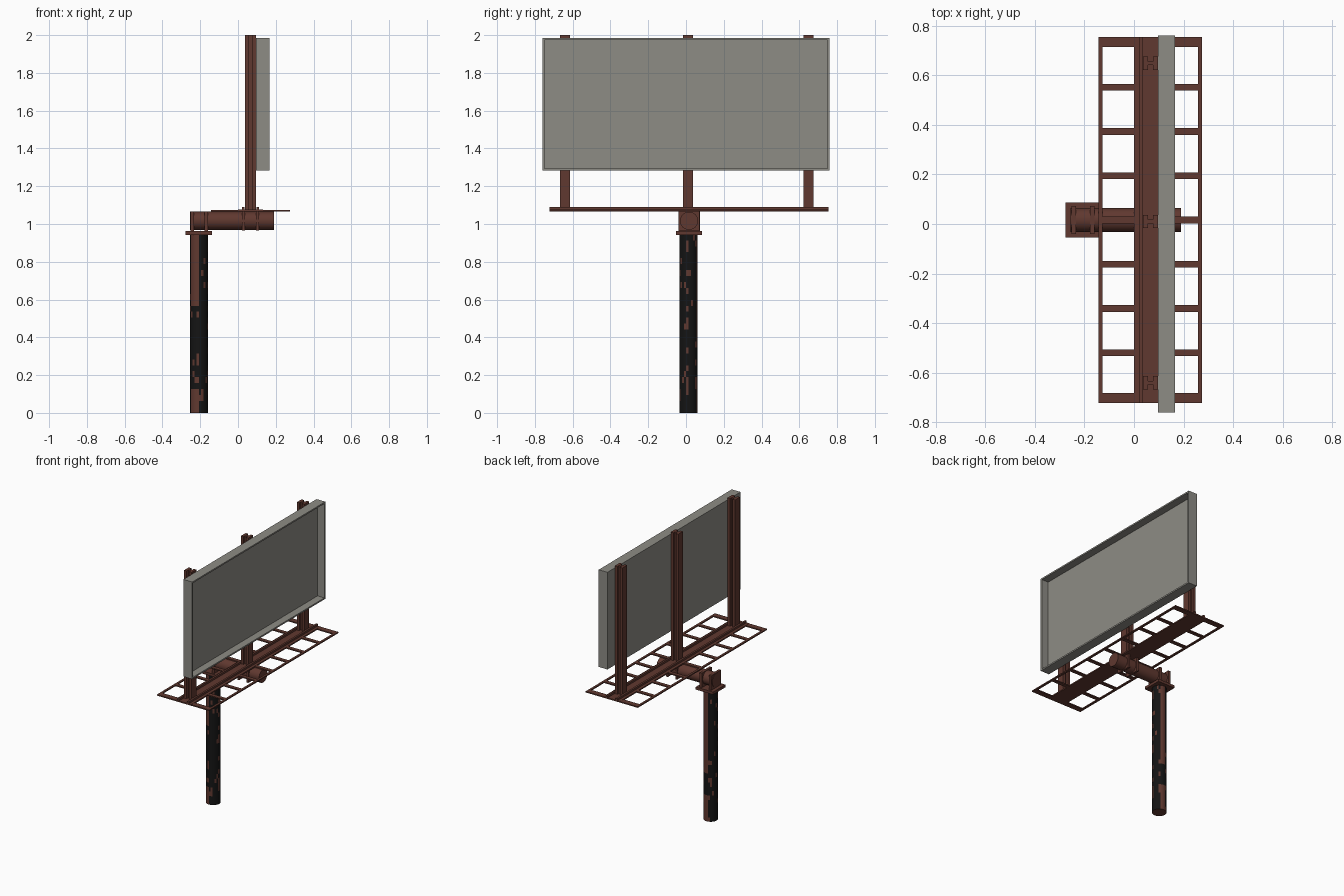
import bpy, bmesh, math, random
from mathutils import Vector, Matrix

if "Cube" in bpy.data.objects:
    bpy.data.objects.remove(bpy.data.objects["Cube"])

random.seed(4)

def mat(name, rgb):
    m = bpy.data.materials.new(name)
    m.diffuse_color = (*rgb, 1)
    m.use_nodes = True
    m.node_tree.nodes["Principled BSDF"].inputs["Base Color"].default_value = m.diffuse_color
    return m

RUST = mat("rust_brown", (0.117, 0.040, 0.029))
BLACK = mat("soot_black", (0.007, 0.007, 0.007))
GREY = mat("panel_grey", (0.270, 0.262, 0.235))
YC = 0.016          # centre line of the steelwork
XC = 0.066          # centre line of walkway and posts

def finish(name, bm, *mats):
    bmesh.ops.recalc_face_normals(bm, faces=bm.faces)
    me = bpy.data.meshes.new(name)
    bm.to_mesh(me)
    bm.free()
    ob = bpy.data.objects.new(name, me)
    for m in mats:
        me.materials.append(m)
    bpy.context.collection.objects.link(ob)
    return ob

def add_box(bm, x0, x1, y0, y1, z0, z1):
    size = Matrix.Diagonal((x1 - x0, y1 - y0, z1 - z0, 1))
    mid = Matrix.Translation(((x0 + x1) / 2, (y0 + y1) / 2, (z0 + z1) / 2))
    bmesh.ops.create_cube(bm, size=1, matrix=mid @ size)

def boxes(name, m, *specs):
    bm = bmesh.new()
    for s in specs:
        add_box(bm, *s)
    return finish(name, bm, m)

def smooth(ob):
    bpy.ops.object.select_all(action='DESELECT')
    ob.select_set(True)
    bpy.context.view_layer.objects.active = ob
    bpy.ops.object.shade_smooth_by_angle(angle=math.radians(35))

# weathered column: stacked rings, rusted patches chosen by height and direction
N, ROWS, H, R = 24, 30, 0.945, 0.048
bm = bmesh.new()
rings = []
for j in range(ROWS + 1):
    rings.append([bm.verts.new((-0.207 + R * math.cos(2 * math.pi * i / N),
                                YC - 0.003 + R * math.sin(2 * math.pi * i / N),
                                H * j / ROWS)) for i in range(N)])
for j in range(ROWS):
    z = H * (j + 0.5) / ROWS
    for i in range(N):
        k = (i + 1) % N
        f = bm.faces.new((rings[j][i], rings[j][k], rings[j + 1][k], rings[j + 1][i]))
        a = 360 * (i + 0.5) / N
        rusty = (210 < a < 270 and (z > 0.58 or z < 0.14)) \
            or (60 < a < 105 and (z > 0.35 or z < 0.2)) \
            or (a > 345 and random.random() < 0.4) or random.random() < 0.07
        f.material_index = 0 if rusty else 1
bm.faces.new(rings[0])
bm.faces.new(rings[-1])
smooth(finish("column", bm, RUST, BLACK))

# horizontal arm tube
bm = bmesh.new()
bmesh.ops.create_cone(bm, cap_ends=True, segments=24, radius1=0.048, radius2=0.048, depth=0.445,
                      matrix=Matrix.Translation((-0.0325, YC, 1.017)) @ Matrix.Rotation(math.pi / 2, 4, 'Y'))
smooth(finish("arm_tube", bm, RUST))

# column cap plate and saddle brackets
boxes("cap_plate", RUST, (-0.277, -0.138, YC - 0.07, YC + 0.07, 0.943, 0.962))
boxes("saddle_brackets", RUST, *[(x, x + 0.018, YC - 0.057, YC + 0.057, 0.96, 1.067)
                                 for x in (-0.252, -0.178)])
boxes("arm_brackets", RUST, *[(x, x + 0.014, YC - 0.055, YC + 0.055, 0.965, 1.075)
                              for x in (0.022, 0.096)])

# deck plank with two raised rails that hold the posts
Y0, Y1 = YC - 0.738, YC + 0.738
boxes("deck_plank", RUST, (0.0, 0.132, Y0, Y1, 1.067, 1.076))
boxes("deck_rails", RUST, (0.020, 0.034, Y0, Y1, 1.07, 1.09), (0.098, 0.112, Y0, Y1, 1.07, 1.09))

# ladder-like walkway
specs = [(XC - 0.209, XC - 0.193, Y0, Y1, 1.067, 1.075),
         (XC + 0.193, XC + 0.209, Y0, Y1, 1.067, 1.075)]
for k in range(-4, 5):
    w = 0.020 if abs(k) == 4 else 0.0135
    y = YC + (0.718 * k / 4 if abs(k) == 4 else 0.1785 * k)
    for x0, x1 in ((XC - 0.194, 0.001), (0.131, XC + 0.194)):
        specs.append((x0, x1, y - w, y + w, 1.067, 1.075))
boxes("walkway_frame", RUST, *specs)

# H-section posts
def h_post(name, y):
    a, t, w, b = 0.030, 0.010, 0.008, 0.027
    q = [(-a, -b), (-t, -b), (-t, -w), (t, -w), (t, -b), (a, -b)]
    prof = q + [(-x, -v) for x, v in q]
    bm = bmesh.new()
    f = bm.faces.new([bm.verts.new((XC + x, y + v, 1.07)) for x, v in prof])
    r = bmesh.ops.extrude_face_region(bm, geom=[f])
    bmesh.ops.translate(bm, vec=Vector((0, 0, 0.93)),
                        verts=[g for g in r['geom'] if isinstance(g, bmesh.types.BMVert)])
    finish(name, bm, RUST)

for name, y in (("left_post", -0.640), ("middle_post", 0.010), ("right_post", 0.648)):
    h_post(name, y)

# sign panel: box with a recessed face on the +x side
bm = bmesh.new()
add_box(bm, 0.096, 0.166, -0.76, 0.76, 1.283, 1.985)
bm.normal_update()
front = [f for f in bm.faces if f.normal.x > 0.9]
bmesh.ops.inset_region(bm, faces=front, thickness=0.015)
r = bmesh.ops.extrude_face_region(bm, geom=front)
bmesh.ops.translate(bm, vec=Vector((-0.055, 0, 0)),
                    verts=[g for g in r['geom'] if isinstance(g, bmesh.types.BMVert)])
old = [f for f in front if f.is_valid]
if old:
    bmesh.ops.delete(bm, geom=old, context='FACES_ONLY')
finish("sign_panel", bm, GREY)
